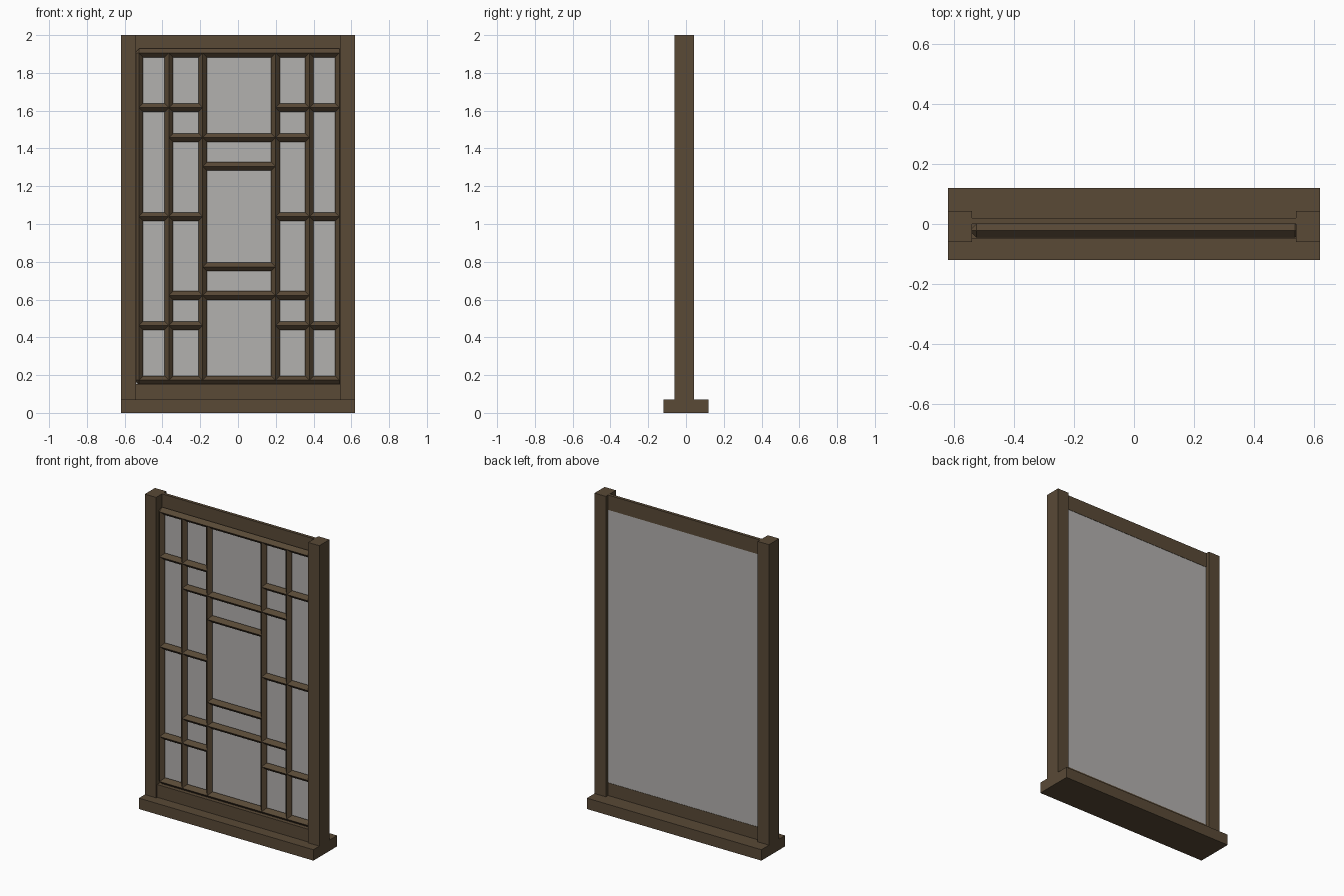
import bpy
import math
from mathutils import Vector

cube = bpy.data.objects.get("Cube")
if cube:
    bpy.data.objects.remove(cube, do_unlink=True)


def material(name, rgb):
    m = bpy.data.materials.new(name)
    m.use_nodes = True
    m.diffuse_color = (*rgb, 1)
    m.node_tree.nodes["Principled BSDF"].inputs["Base Color"].default_value = (*rgb, 1)
    return m


wood = material("dark wood", (0.1, 0.067, 0.037))
pane_grey = material("pane grey", (0.45, 0.44, 0.43))


def box(name, lo, hi, mat):
    """Axis-aligned box between two corners."""
    lo, hi = Vector(lo), Vector(hi)
    bpy.ops.mesh.primitive_cube_add(size=1)
    ob = bpy.context.object
    ob.name = name
    for v in ob.data.vertices:
        v.co = (lo + hi) / 2 + v.co * (hi - lo)
    ob.data.materials.append(mat)
    return ob


R = 0.023          # half diagonal of a lattice bar
BAR_Y = -0.0225    # depth of the bar centres
CX = 0.006         # lattice centre


def bar(name, x0, z0, x1, z1):
    """Square bar set on edge, with pointed ends, from one point to another."""
    a, b = Vector((x0, BAR_Y, z0)), Vector((x1, BAR_Y, z1))
    d = (b - a).normalized()
    side = Vector((-d.z, 0, d.x)) * R
    front = Vector((0, -R, 0))
    verts = [a - d * R, b + d * R]
    for p, s in ((a, 1), (b, -1)):
        verts += [p + side, p + front, p - side, p - front]
    faces = []
    for i in range(4):
        j = (i + 1) % 4
        faces += [(2 + i, 2 + j, 6 + j, 6 + i), (0, 2 + j, 2 + i), (1, 6 + i, 6 + j)]
    me = bpy.data.meshes.new(name)
    me.from_pydata(verts, [], faces)
    me.materials.append(wood)
    ob = bpy.data.objects.new(name, me)
    bpy.context.collection.objects.link(ob)
    # Face the normals outwards
    bpy.context.view_layer.objects.active = ob
    bpy.ops.object.select_all(action='DESELECT')
    ob.select_set(True)
    bpy.ops.object.mode_set(mode='EDIT')
    bpy.ops.mesh.select_all(action='SELECT')
    bpy.ops.mesh.normals_make_consistent(inside=False)
    bpy.ops.object.mode_set(mode='OBJECT')


# Sill and outer frame
box("sill", (-0.62, -0.12, 0), (0.62, 0.12, 0.07), wood)
for side, s in (("left", 1), ("right", -1)):
    xs = sorted((0.54 * s, 0.62 * s))
    box(side + "_post", (xs[0], -0.06, 0.07), (xs[1], 0.043, 2), wood)
box("bottom_rail", (-0.54, -0.05, 0.07), (0.54, 0.02, 0.152), wood)
box("top_rail", (-0.54, 0, 1.905), (0.54, 0.02, 2), wood)

# Pane behind the lattice
box("pane", (-0.54, 0.002, 0.152), (0.54, 0.018, 1.905), pane_grey)

# Lattice, symmetric about its middle height
OUTER, MIDDLE, INNER = 0.531, 0.372, 0.193
MID_Z, HALF_Z = 1.039, 0.866
for s in (1, -1):
    for label, x in (("outer", OUTER), ("middle", MIDDLE), ("inner", INNER)):
        bar(label + "_upright", CX + s * x, MID_Z - HALF_Z, CX + s * x, MID_Z + HALF_Z)
    # Short side bars
    for dz in (-0.577, 0, 0.577):
        bar("side_crossbar", CX + s * INNER, MID_Z + dz, CX + s * OUTER, MID_Z + dz)
    # Bars across the middle, and the lattice edges
    for label, dz, w in (("edge", HALF_Z, OUTER), ("wide", 0.418, MIDDLE),
                         ("centre", 0.266, INNER)):
        z = MID_Z + s * dz
        bar(label + "_crossbar", CX - w, z, CX + w, z)
